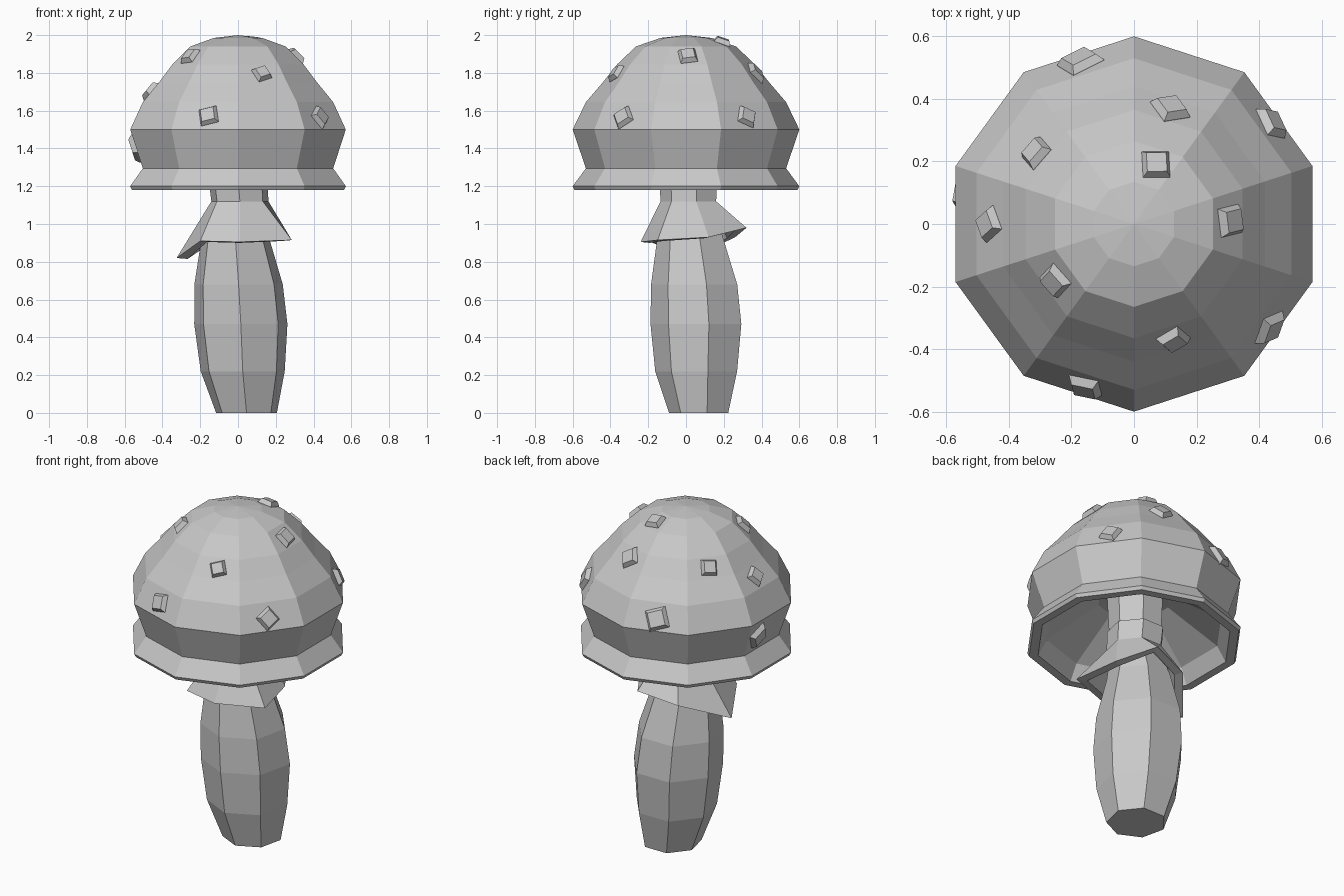
import bpy, bmesh, math
from math import sin, cos, radians, tau
from mathutils import Vector, Matrix
from mathutils.bvhtree import BVHTree

cube = bpy.data.objects.get("Cube")
if cube:
    bpy.data.objects.remove(cube)

grey = bpy.data.materials.new("light_grey")
grey.use_nodes = True
colour = (0.58, 0.58, 0.58, 1)
grey.diffuse_color = colour
grey.node_tree.nodes["Principled BSDF"].inputs["Base Color"].default_value = colour


def ring(r, z, sides, x=0, y=0, start=-90):
    a = radians(start)
    return [(x + r * cos(a + tau * i / sides), y + r * sin(a + tau * i / sides), z)
            for i in range(sides)]


def loft(name, rings, ends=True):
    """Skin a stack of rings with flat quads."""
    bm = bmesh.new()
    loops = [[bm.verts.new(p) for p in r] for r in rings]
    n = len(loops[0])
    for a, b in zip(loops, loops[1:]):
        for i in range(n):
            j = (i + 1) % n
            bm.faces.new((a[i], a[j], b[j], b[i]))
    if ends:
        bm.faces.new(loops[0][::-1])
        bm.faces.new(loops[-1])
    bmesh.ops.remove_doubles(bm, verts=bm.verts, dist=1e-5)
    bmesh.ops.recalc_face_normals(bm, faces=bm.faces)
    mesh = bpy.data.meshes.new(name)
    bm.to_mesh(mesh)
    bm.free()
    mesh.materials.append(grey)
    obj = bpy.data.objects.new(name, mesh)
    bpy.context.collection.objects.link(obj)
    return obj


# Cap: ten-sided dome, flared rim and hollow underside
cap_profile = [(0, 2.0), (.135, 1.985), (.265, 1.94), (.365, 1.845), (.44, 1.75),
               (.53, 1.645), (.6, 1.5), (.53, 1.295), (.6, 1.2), (.59, 1.18),
               (.54, 1.18), (.49, 1.27), (.2, 1.45), (0, 1.46)]
cap = loft("cap", [ring(r, z, 10) for r, z in cap_profile], ends=False)

# Stem: seven-sided, bulging and slightly leaning
stem_profile = [(.165, 0, .045, .075), (.228, .22, .025, .065), (.253, .47, .015, .065),
                (.24, .68, .003, .055), (.18, .94, -.015, .03), (.13, 1.13, .01, .02),
                (.15, 1.25, 0, .02), (.16, 1.46, 0, .02)]
loft("stem", [ring(r, z, 7, x, y) for r, z, x, y in stem_profile])

# Skirt: uneven flared collar around the stem
hem = [(.01, -.24, .905), (.285, -.15, .915), (.23, .12, .93), (.1, .32, .98),
       (-.13, .26, .93), (-.325, .03, .82), (-.2, -.2, .91)]
inner_hem = [(x * .82, y * .82 + .004, z - .005) for x, y, z in hem]
loft("skirt", [ring(.13, 1.11, 7, .01, .02), inner_hem, hem,
               ring(.155, 1.12, 7, .01, .02), ring(.16, 1.24, 7, 0, .02)], ends=False)

# Warts: bevelled square chips laid on the cap surface
surface = BVHTree.FromPolygons([v.co for v in cap.data.vertices],
                               [p.vertices for p in cap.data.polygons])
down = Vector((0, 0, -1))


def wart(origin, direction, size, spin):
    point, normal, _, _ = surface.ray_cast(Vector(origin), direction)
    side = Vector((0, 0, 1)).cross(normal).normalized()
    up = normal.cross(side)
    basis = Matrix((side, up, normal)).transposed()
    place = Matrix.Translation(point) @ basis.to_4x4() @ Matrix.Rotation(radians(spin), 4, 'Z')
    chip = loft("wart", [ring(size * .72, -.02, 4, start=45),
                         ring(size * .68, .003, 4, start=45),
                         ring(size * .5, .026, 4, start=45)])
    chip.data.transform(place)


for x, y, size, spin in [
        (-.17, .515, .12, 20), (.115, .365, .1, 40), (.435, .32, .1, -25),
        (-.31, .225, .09, -8), (.07, .19, .09, 20), (-.46, 0, .09, 30),
        (.305, .01, .095, 10), (-.25, -.18, .09, 8), (.125, -.365, .085, 20),
        (.43, -.33, .1, 35), (-.155, -.515, .1, 15)]:
    wart((x, y, 3), down, size, spin)
wart((-2, .09, 1.4), Vector((1, 0, 0)), .12, 30)
